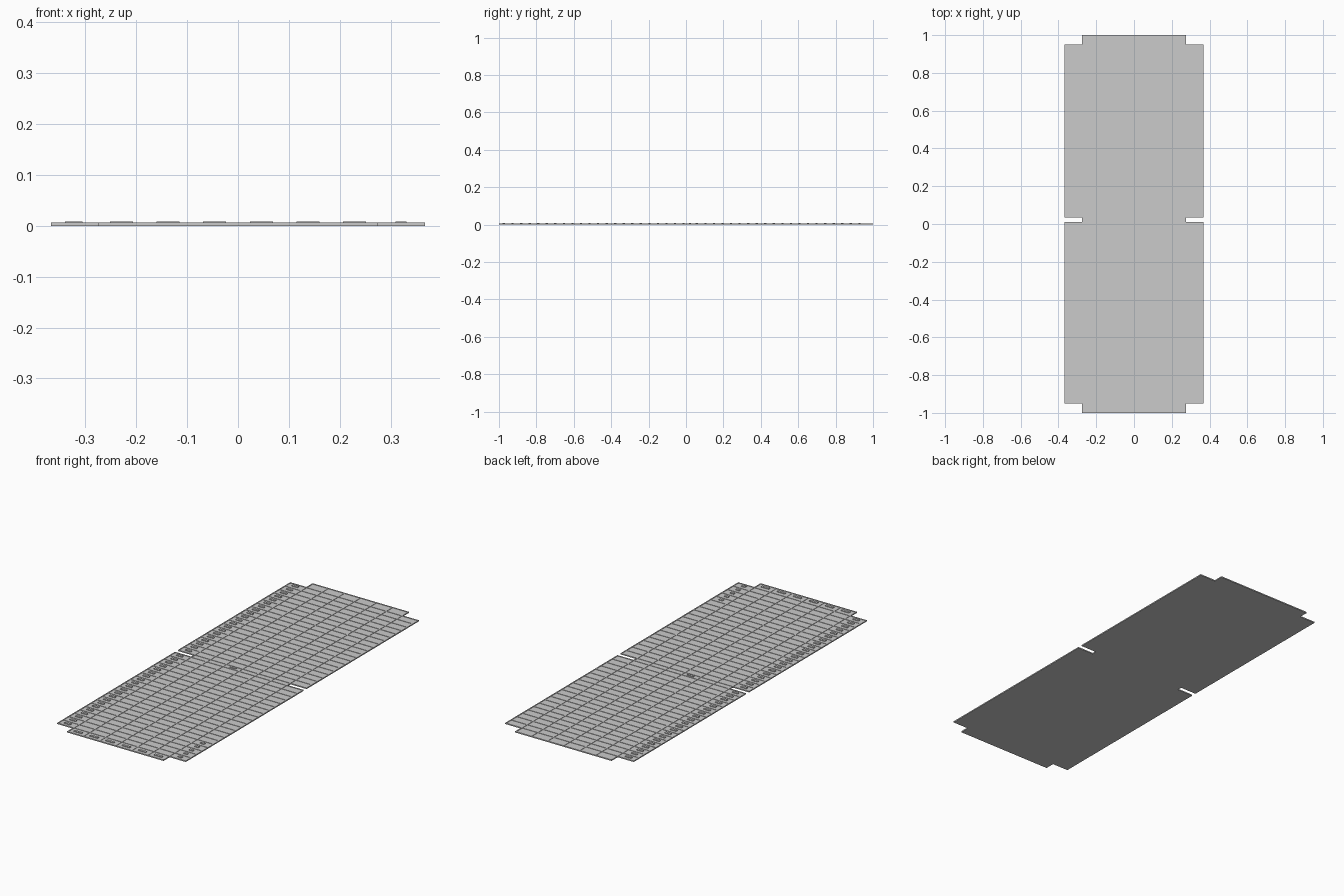
import bpy, bmesh

if "Cube" in bpy.data.objects:
    bpy.data.objects.remove(bpy.data.objects["Cube"])

BASE, RIDGE, LABEL = 0.004, 0.006, 0.008   # top heights
W = 0.005                                  # ridge width
HX, TX = 0.367, 0.275                      # half widths: sheet and end tabs
YE, YA, YB = 0.95, 0.01, 0.035             # panel ends, mid slot edges


def finish(name, bm):
    bmesh.ops.recalc_face_normals(bm, faces=bm.faces)
    me = bpy.data.meshes.new(name)
    bm.to_mesh(me)
    bm.free()
    ob = bpy.data.objects.new(name, me)
    bpy.context.collection.objects.link(ob)
    return ob


def prism(bm, pts, z0, z1):
    face = bm.faces.new([bm.verts.new((x, y, z0)) for x, y in pts])
    top = bmesh.ops.extrude_face_region(bm, geom=[face], use_keep_orig=True)
    for v in top["geom"]:
        if isinstance(v, bmesh.types.BMVert):
            v.co.z = z1


def grid_layer(name, xs, ys, inside, z0, z1):
    """Watertight slab made from the grid squares for which inside() is true."""
    bm = bmesh.new()
    cache = {}

    def vert(x, y):
        if (x, y) not in cache:
            cache[(x, y)] = bm.verts.new((x, y, z0))
        return cache[(x, y)]

    for x0, x1 in zip(xs, xs[1:]):
        for y0, y1 in zip(ys, ys[1:]):
            if inside((x0 + x1) / 2, (y0 + y1) / 2):
                bm.faces.new([vert(x0, y0), vert(x1, y0), vert(x1, y1), vert(x0, y1)])
    top = bmesh.ops.extrude_face_region(bm, geom=bm.faces[:], use_keep_orig=True)
    for v in top["geom"]:
        if isinstance(v, bmesh.types.BMVert):
            v.co.z = z1
    return finish(name, bm)


# backing sheet with corner and middle notches
right = [(TX, -1), (TX, -YE), (HX, -YE), (HX, YA), (TX, YA),
         (TX, YB), (HX, YB), (HX, YE), (TX, YE), (TX, 1)]
outline = right + [(-x, y) for x, y in reversed(right)]
bm = bmesh.new()
prism(bm, outline, 0, BASE)
finish("backing_sheet", bm)

# row and column line positions
low = [-YE + (YA + YE) * i / 21 for i in range(22)]
high = [YB + (YE - YB) * i / 20 for i in range(21)]
rows = [-1.0] + low + high + [1.0]
cols = [-HX] + [-TX + 2 * TX * i / 6 for i in range(7)] + [HX]


def strips(lines):
    """Edges of the ridge bands, kept within the sheet at its outer edges."""
    edges_lo = {lines[0], -YE, YB} if lines is rows else {-HX, -TX}
    edges_hi = {lines[-1], YA, YE} if lines is rows else {HX, TX}
    bands = []
    for v in lines:
        near_lo = any(abs(v - e) < 1e-6 for e in edges_lo)
        near_hi = any(abs(v - e) < 1e-6 for e in edges_hi)
        if near_lo:
            bands.append((v, v + W))
        elif near_hi:
            bands.append((v - W, v))
        else:
            bands.append((v - W / 2, v + W / 2))
    # the tab sides need their band on the inner side of the notch
    return bands


xb, yb = strips(cols), strips(rows)
xs = sorted({e for b in xb for e in b})
ys = sorted({e for b in yb for e in b})


def on_ridge(x, y):
    side = abs(x) > TX
    if side and (abs(y) > YE or YA < y < YB):
        return False
    return any(a < x < b for a, b in xb) or any(a < y < b for a, b in yb)


grid_layer("cell_ridges", xs, ys, on_ridge, BASE, RIDGE)

# plain label pads: left column, front tab row, a few at front right, centre
bm = bmesh.new()


def pad(cx, cy, w, h):
    prism(bm, [(cx - w / 2, cy - h / 2), (cx + w / 2, cy - h / 2),
               (cx + w / 2, cy + h / 2), (cx - w / 2, cy + h / 2)], BASE, LABEL)


for half in (low, high):
    for a, b in zip(half, half[1:]):
        pad(-0.323, (a + b) / 2, 0.034, 0.012)
for a, b in zip(cols[1:-1], cols[2:-1]):
    pad((a + b) / 2, -0.975, 0.045, 0.012)
for a, b in list(zip(low, low[1:]))[:5]:
    pad(0.32, (a + b) / 2, 0.022, 0.012)
pad(-0.043, (YA + YB) / 2, 0.035, 0.011)
finish("label_pads", bm)
